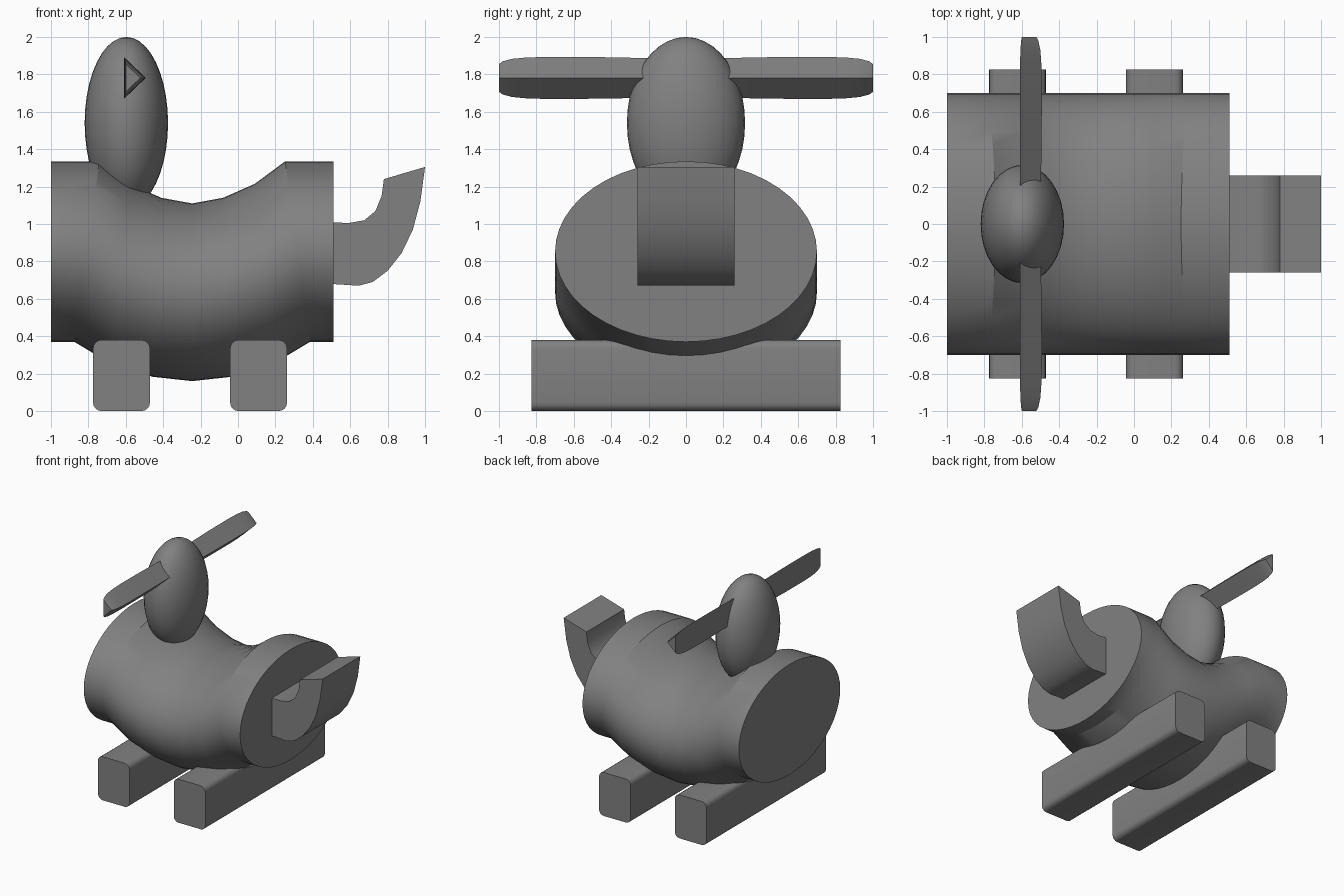
import bpy, bmesh, math
from mathutils import Vector

cube = bpy.data.objects.get("Cube")
if cube:
    bpy.data.objects.remove(cube, do_unlink=True)

# Single plain grey
grey = bpy.data.materials.new("plain_grey")
grey.use_nodes = True
grey.diffuse_color = (0.22, 0.22, 0.22, 1)
grey.node_tree.nodes["Principled BSDF"].inputs["Base Color"].default_value = (0.22, 0.22, 0.22, 1)


def finish(obj, angle=30):
    """Assign the colour and smooth everything but the sharp edges."""
    obj.data.materials.clear()
    obj.data.materials.append(grey)
    bpy.ops.object.select_all(action='DESELECT')
    obj.select_set(True)
    bpy.context.view_layer.objects.active = obj
    bpy.ops.object.shade_smooth_by_angle(angle=math.radians(angle))


def loft(name, rings, angle=30):
    """Skin a row of equal-sized rings and cap both ends."""
    bm = bmesh.new()
    rows = [[bm.verts.new(p) for p in ring] for ring in rings]
    n = len(rows[0])
    for a, b in zip(rows, rows[1:]):
        for i in range(n):
            j = (i + 1) % n
            bm.faces.new((a[i], a[j], b[j], b[i]))
    bm.faces.new(rows[0])
    bm.faces.new(rows[-1][::-1])
    bmesh.ops.recalc_face_normals(bm, faces=bm.faces[:])
    mesh = bpy.data.meshes.new(name)
    bm.to_mesh(mesh)
    bm.free()
    obj = bpy.data.objects.new(name, mesh)
    bpy.context.collection.objects.link(obj)
    finish(obj, angle)
    return obj


# Sagging barrel body: (top x, top z, bottom x, bottom z), mirrored about its middle
MID = -0.245
half = [(0.755, 1.335, 0.755, 0.37), (0.497, 1.335, 0.63, 0.37),
        (0.335, 1.215, 0.43, 0.25), (0.165, 1.14, 0.21, 0.183)]
stations = ([(-a, b, -c, d) for a, b, c, d in half] + [(0, 1.11, 0, 0.16)] + half[::-1])
body_rings = []
for tx, tz, bx, bz in stations:
    top, bottom = Vector((MID + tx, 0, tz)), Vector((MID + bx, 0, bz))
    centre, up = (top + bottom) / 2, (top - bottom) / 2
    body_rings.append([centre + up * math.cos(t) + Vector((0, 0.70 * math.sin(t), 0))
                       for t in (2 * math.pi * i / 48 for i in range(48))])
loft("body", body_rings)

# Egg-shaped head
bpy.ops.mesh.primitive_uv_sphere_add(segments=32, ring_count=20, location=(-0.597, 0, 1.54))
head = bpy.context.object
head.name = "head"
head.scale = (0.223, 0.316, 0.46)
finish(head, 40)

# Three-sided blades, tapering toward the tip: (y, section scale)
profile = [(0.15, 0.93), (0.28, 0.96), (0.45, 0.99), (0.62, 1.0), (0.76, 1.0),
           (0.86, 0.97), (0.93, 0.91), (0.98, 0.79), (1.0, 0.66)]
triangle = [(-0.030, 0.112), (-0.030, -0.112), (0.087, 0.0)]
for side, label in ((1, "back"), (-1, "front")):
    rings = [[(-0.58 + x * s, side * y, 1.781 + z * s) for x, z in triangle] for y, s in profile]
    loft(label + "_blade", rings)

# Upturned tail, a curved profile extruded across y
tail = [(0.49, 0.68), (0.57, 0.675), (0.645, 0.67), (0.72, 0.69), (0.80, 0.75), (0.875, 0.845),
        (0.935, 0.97), (0.975, 1.12), (1.0, 1.305), (0.78, 1.24), (0.768, 1.15),
        (0.735, 1.07), (0.675, 1.02), (0.59, 1.005), (0.49, 1.01)]
loft("tail", [[(x, y, z) for x, z in tail] for y in (-0.26, 0.26)])

# Two long crosswise runners with rounded lengthwise edges
for label, x in (("right", -0.623), ("left", 0.11)):
    w, h, r = 0.152, 0.19, 0.045
    section = []
    for k, (sx, sz) in enumerate(((1, 1), (-1, 1), (-1, -1), (1, -1))):
        for i in range(5):
            t = math.pi / 2 * (k + i / 4)
            section.append((x + sx * (w - r) + r * math.cos(t), h + sz * (h - r) + r * math.sin(t)))
    loft(label + "_runner", [[(px, y, pz) for px, pz in section] for y in (-0.825, 0.825)])
